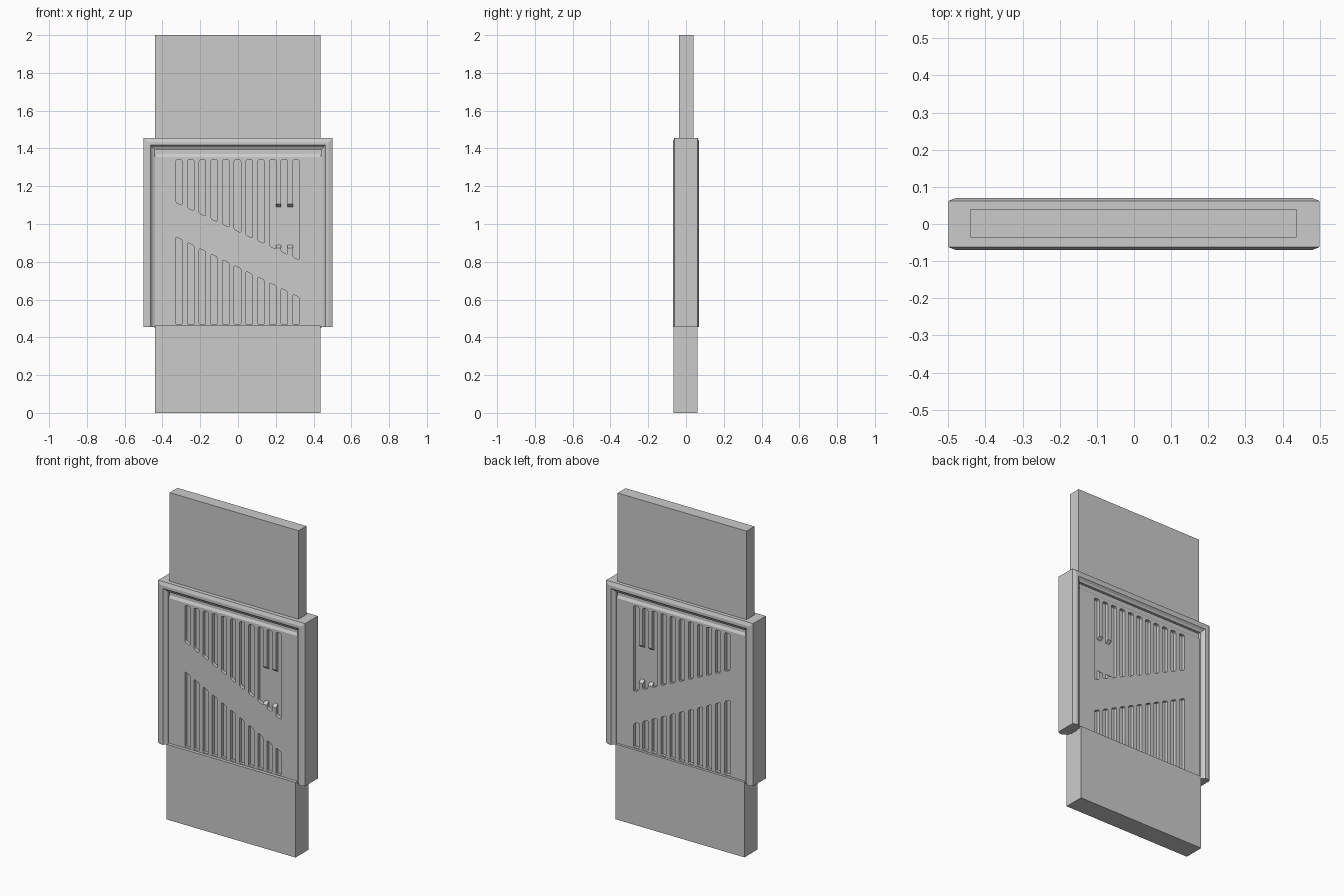
import bpy, bmesh
from mathutils import Vector

if "Cube" in bpy.data.objects:
    bpy.data.objects.remove(bpy.data.objects["Cube"])


def finish(name, bm):
    bmesh.ops.recalc_face_normals(bm, faces=bm.faces)
    mesh = bpy.data.meshes.new(name)
    bm.to_mesh(mesh)
    bm.free()
    obj = bpy.data.objects.new(name, mesh)
    bpy.context.collection.objects.link(obj)
    return obj


def prism(bm, pts, offset):
    """Extrude a planar outline of 3D points by an offset."""
    off = Vector(offset)
    a = [bm.verts.new(p) for p in pts]
    b = [bm.verts.new(Vector(p) + off) for p in pts]
    n = len(pts)
    bm.faces.new(a)
    bm.faces.new(b[::-1])
    for i in range(n):
        j = (i + 1) % n
        bm.faces.new((a[i], b[i], b[j], a[j]))


def box(name, x0, x1, y0, y1, z0, z1):
    bm = bmesh.new()
    prism(bm, [(x0, y0, z0), (x1, y0, z0), (x1, y1, z0), (x0, y1, z0)], (0, 0, z1 - z0))
    return finish(name, bm)


def slot(bm, pts, r=0.006):
    """Slot cutter through the panel with clipped corners; pts are (x, z)."""
    out = []
    n = len(pts)
    for i in range(n):
        p = Vector(pts[i])
        for q in (Vector(pts[i - 1]), Vector(pts[(i + 1) % n])):
            c = p + (q - p).normalized() * r
            out.append((c.x, -0.1, c.y))
    prism(bm, out, (0, 0.2, 0))


def cut(obj, cutter):
    mod = obj.modifiers.new("cut", 'BOOLEAN')
    mod.operation = 'DIFFERENCE'
    mod.solver = 'EXACT'
    mod.object = cutter
    cutter.hide_render = True
    cutter.hide_viewport = True
    cutter.display_type = 'WIRE'


# plain slabs below and above the frame
box("lower_slab", -0.44, 0.437, -0.065, 0.06, 0.0, 0.462)
box("upper_slab", -0.44, 0.437, -0.036, 0.04, 1.44, 2.0)

# mitred three-sided frame swept from a moulded profile (inset, y)
half = [(0, 0.062), (0.02, 0.07), (0.038, 0.07), (0.048, 0.058), (0.06, 0.052)]
profile = [(t, -y) for t, y in half] + [(t, y) for t, y in reversed(half)]
path = [(-0.5, 0.455, 1, 0), (-0.5, 1.455, 1, -1), (0.5, 1.455, -1, -1), (0.5, 0.455, -1, 0)]
bm = bmesh.new()
rings = [[bm.verts.new((x + dx * t, y, z + dz * t)) for t, y in profile]
         for x, z, dx, dz in path]
n = len(profile)
for r0, r1 in zip(rings, rings[1:]):
    for i in range(n):
        j = (i + 1) % n
        bm.faces.new((r0[i], r0[j], r1[j], r1[i]))
bm.faces.new(rings[0])
bm.faces.new(rings[-1])
finish("frame", bm)

# solid core behind the slots
box("panel_core", -0.442, 0.442, -0.025, 0.025, 0.45, 1.4)

# slatted panel with a stepped top edge
edge = [(0.045, 0.455), (0.045, 1.355), (0.036, 1.37), (0.036, 1.398)]
outline = [(-y, z) for y, z in edge] + [(y, z) for y, z in reversed(edge)]
bm = bmesh.new()
prism(bm, [(-0.441, y, z) for y, z in outline], (0.882, 0, 0))
panel = finish("slatted_panel", bm)

# two rows of slots on either side of the diagonal band
bm = bmesh.new()
for k in range(11):
    x0 = -0.33 + 0.062 * k
    x1 = x0 + 0.035
    upper = [1.115 - 0.466 * (x + 0.33) for x in (x0, x1)]
    lower = [0.932 - 0.489 * (x + 0.33) for x in (x0, x1)]
    slot(bm, [(x0, upper[0]), (x1, upper[1]), (x1, 1.34), (x0, 1.34)])
    slot(bm, [(x0, 0.467), (x1, 0.467), (x1, lower[1]), (x0, lower[0])])
cut(panel, finish("slot_cutter", bm))

# opening through the last two bars, with sloped cut ends
bm = bmesh.new()
side = [(-0.05, 0.87), (-0.025, 0.89), (0.025, 0.89), (0.05, 0.87),
        (0.05, 1.11), (0.025, 1.09), (-0.025, 1.09), (-0.05, 1.11)]
prism(bm, [(0.185, y, z) for y, z in side], (0.12, 0, 0))
cut(panel, finish("opening_cutter", bm))
